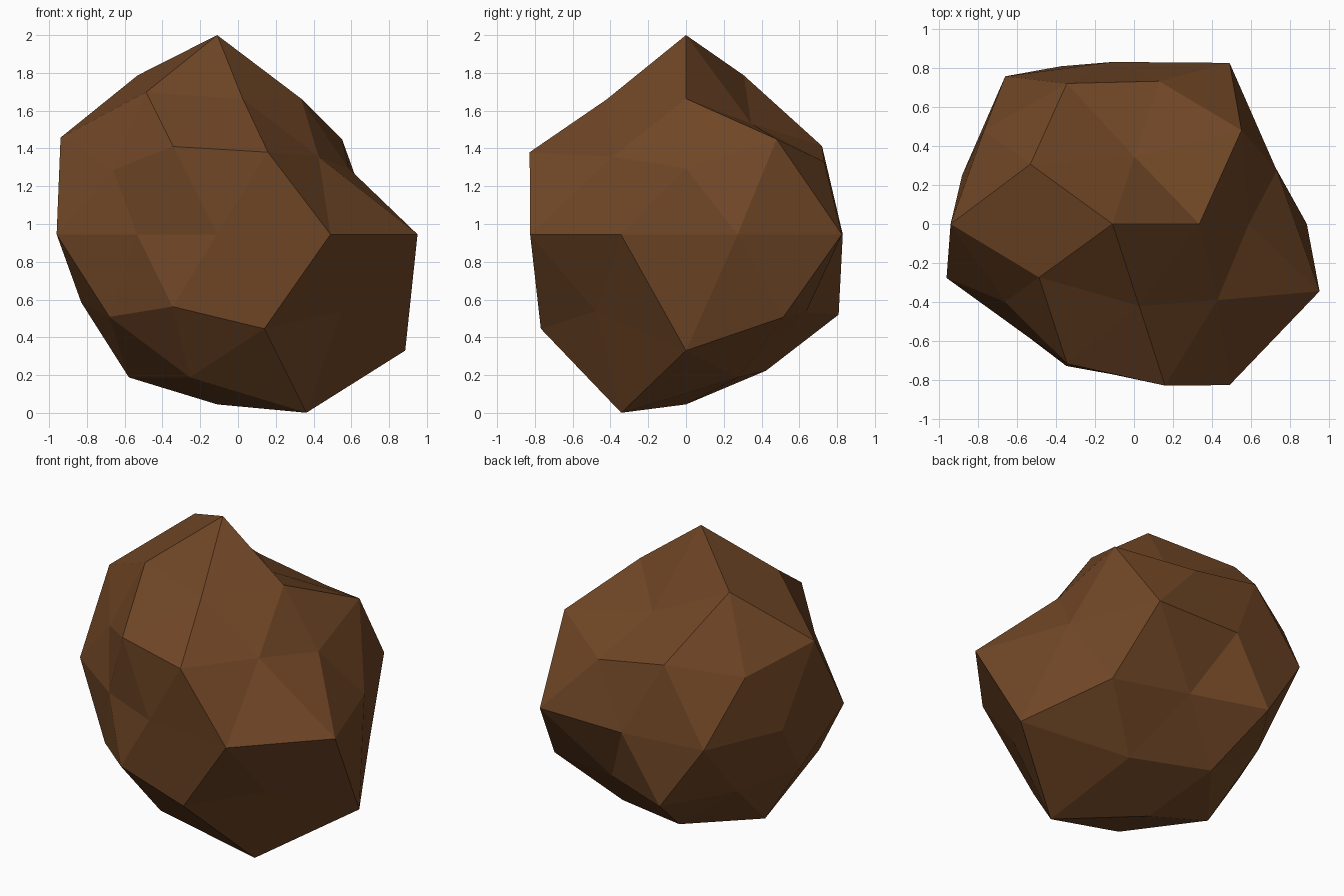
import bpy, bmesh, math
from mathutils import Vector

if "Cube" in bpy.data.objects:
    bpy.data.objects.remove(bpy.data.objects["Cube"])

CENTRE = Vector((-0.11, 0.0, 0.945))

# Bands of the icosphere: (z of band, first azimuth, step, radius of each point in turn)
BANDS = [
    (1.000, 0, 360, [1.055]),
    (0.851, 0, 72, [0.845, 0.69, 0.99, 0.885, 0.84]),
    (0.526, 36, 72, [0.96, 0.89, 0.975, 0.885, 0.78]),
    (0.447, 0, 72, [0.78, 0.86, 0.91, 0.76, 0.973]),
    (0.000, 18, 36, [0.885, 1.02, 0.83, 0.935, 0.81,
                     0.894, 0.722, 0.77, 1.02, 1.115]),
    (-0.447, 36, 72, [0.98, 0.95, 0.805, 0.855, 0.91]),
    (-0.526, 0, 72, [1.17, 0.785, 0.78, 0.83, 0.95]),
    (-0.851, 36, 72, [0.89, 0.848, 0.89, 0.89, 1.11]),
    (-1.000, 0, 360, [0.90]),
]


def radius(d):
    """Radius of the rock in the direction of an icosphere point."""
    z, start, step, radii = min(BANDS, key=lambda b: abs(b[0] - d.z))
    if len(radii) == 1:
        return radii[0]
    az = math.degrees(math.atan2(d.y, d.x)) - start
    return radii[round(az / step) % len(radii)]


# Rock: low-poly icosphere pushed in and out along its radii
bm = bmesh.new()
bmesh.ops.create_icosphere(bm, subdivisions=2, radius=1.0)
for v in bm.verts:
    d = v.co.normalized()
    v.co = CENTRE + d * radius(d)
bmesh.ops.recalc_face_normals(bm, faces=bm.faces)
mesh = bpy.data.meshes.new("rock")
bm.to_mesh(mesh)
bm.free()

# Brown stone colour
mat = bpy.data.materials.new("brown stone")
mat.diffuse_color = (0.160, 0.061, 0.019, 1.0)
mat.use_nodes = True
mat.node_tree.nodes["Principled BSDF"].inputs["Base Color"].default_value = mat.diffuse_color
mesh.materials.append(mat)

rock = bpy.data.objects.new("rock", mesh)
bpy.context.collection.objects.link(rock)
